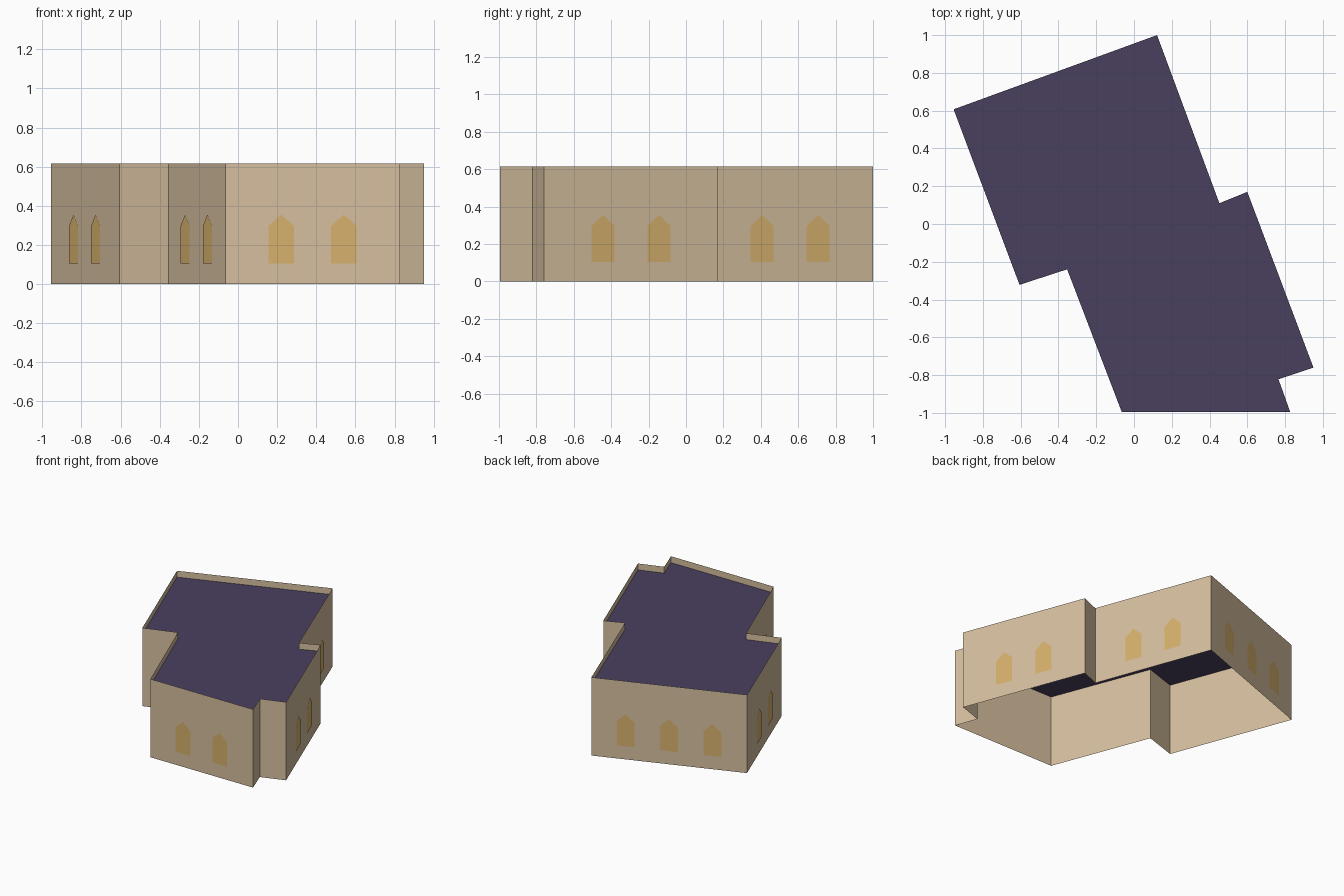
import bpy
from mathutils import Vector

cube = bpy.data.objects.get("Cube")
if cube:
    bpy.data.objects.remove(cube, do_unlink=True)

WALL_TOP, ROOF_Z = 0.615, 0.565
WINDOW_SPACING, WINDOW_OFFSET = 0.32, 0.004


def linear(c):
    c /= 255
    return c / 12.92 if c <= 0.04045 else ((c + 0.055) / 1.055) ** 2.4


def material(name, *rgb):
    colour = [linear(c) for c in rgb] + [1]
    mat = bpy.data.materials.new(name)
    mat.use_nodes = True
    mat.diffuse_color = colour
    bsdf = next(n for n in mat.node_tree.nodes if n.type == 'BSDF_PRINCIPLED')
    bsdf.inputs["Base Color"].default_value = colour
    bsdf.inputs["Roughness"].default_value = 0.9
    return mat


def mesh_object(name, verts, faces, mat):
    mesh = bpy.data.meshes.new(name)
    mesh.from_pydata(verts, [], faces)
    mesh.materials.append(mat)
    mesh.update()
    obj = bpy.data.objects.new(name, mesh)
    bpy.context.scene.collection.objects.link(obj)
    return obj


stone = material("sandstone", 214, 191, 159)
slate = material("purple slate", 74, 64, 95)
glass = material("amber glass", 215, 177, 109)

# Footprint corners, counter-clockwise, with the window count of the wall that follows
footprint = [
    (-0.065, -0.995, 2), (0.827, -0.995, 0), (0.765, -0.822, 0), (0.95, -0.76, 2),
    (0.6, 0.17, 0), (0.452, 0.11, 2), (0.122, 1.0, 3), (-0.955, 0.607, 2),
    (-0.606, -0.322, 0), (-0.354, -0.24, 2),
]
corners = [Vector((x, y, 0)) for x, y, _ in footprint]
count = len(corners)
up = Vector((0, 0, 1))

# Thin walls, open underneath
mesh_object("walls", corners + [c + up * WALL_TOP for c in corners],
            [(i, (i + 1) % count, (i + 1) % count + count, i + count) for i in range(count)],
            stone)

# Flat roof sunk behind the parapet
mesh_object("roof", [c + up * ROOF_Z for c in corners], [tuple(range(count))], slate)

# Pointed windows: distance along the wall and height
window_profile = [(-0.065, 0.105), (0.065, 0.105), (0.065, 0.297), (0, 0.355), (-0.065, 0.297)]
for i, (_, _, windows) in enumerate(footprint):
    start, end = corners[i], corners[(i + 1) % count]
    along = (end - start).normalized()
    outward = along.cross(up)
    for k in range(windows):
        shift = (k - (windows - 1) / 2) * WINDOW_SPACING
        centre = (start + end) / 2 + along * shift + outward * WINDOW_OFFSET
        mesh_object(f"window_{i}_{k}", [centre + along * s + up * z for s, z in window_profile],
                    [tuple(range(len(window_profile)))], glass)
